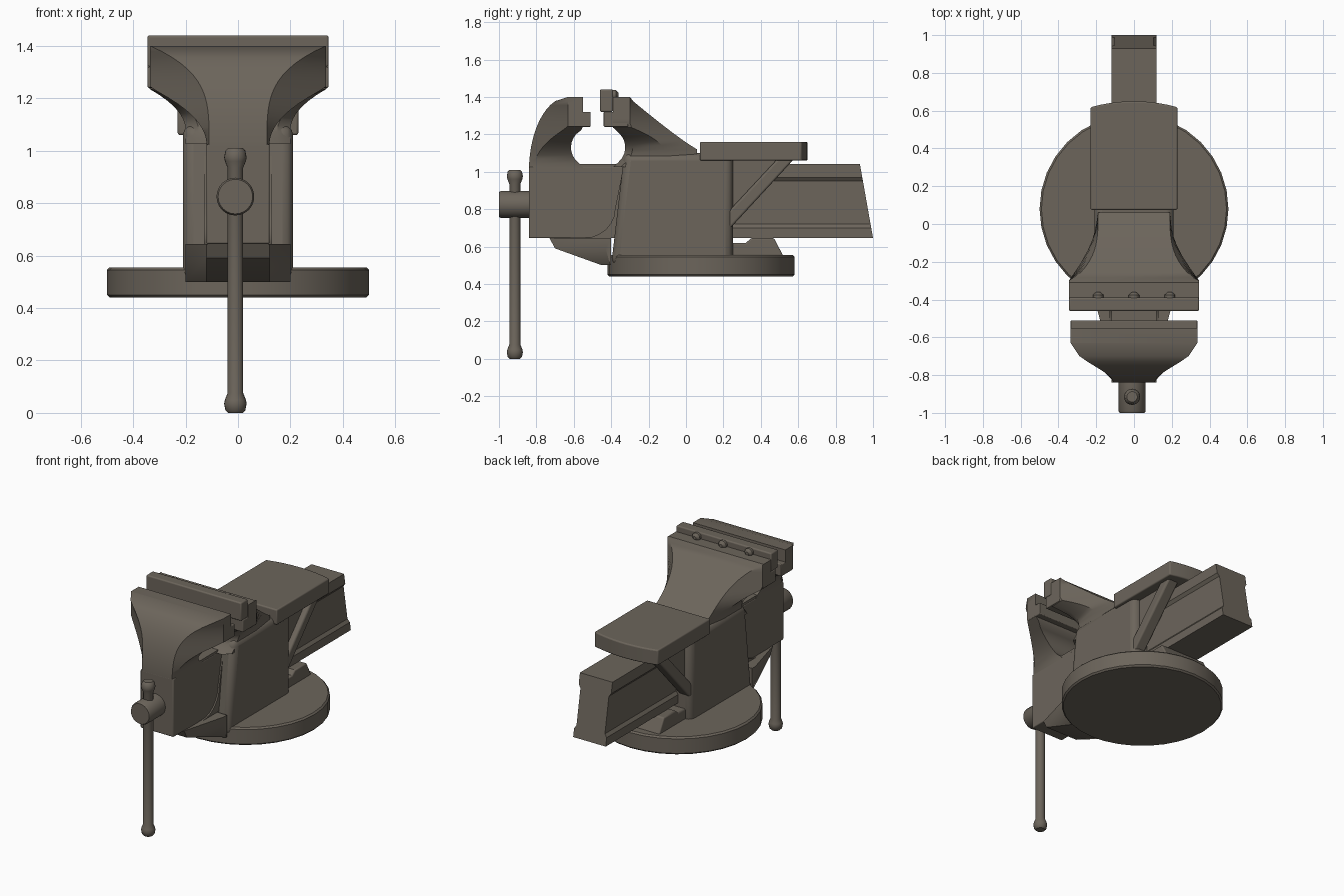
import bpy, bmesh, math
from mathutils import Vector

default_cube = bpy.data.objects.get("Cube")
if default_cube:
    bpy.data.objects.remove(default_cube, do_unlink=True)

# One cast-metal colour for everything
metal = bpy.data.materials.new("warm_grey_metal")
metal.use_nodes = True
colour = (0.15, 0.13, 0.105, 1)
metal.diffuse_color = colour
metal.node_tree.nodes["Principled BSDF"].inputs["Base Color"].default_value = colour

# Shared heights and widths
base_top = 0.555
bar_bottom, bar_top = 0.645, 1.04
throat_floor, throat_middle, throat_radius = 1.025, 1.13, 0.105
lip_bottom, lip_top, jaw_top = 1.24, 1.32, 1.4
cheek_inner, cheek_outer = 0.13, 0.21
moving_half, fixed_half = 0.335, 0.345
handle_x = -0.01


def finish(bm, name, bevel):
    """Turn a bmesh into a shaded object with optional rounded edges."""
    bmesh.ops.recalc_face_normals(bm, faces=bm.faces)
    mesh = bpy.data.meshes.new(name)
    bm.to_mesh(mesh)
    bm.free()
    mesh.materials.append(metal)
    obj = bpy.data.objects.new(name, mesh)
    bpy.context.collection.objects.link(obj)
    if bevel:
        modifier = obj.modifiers.new("soft_edges", "BEVEL")
        modifier.width = bevel
        modifier.segments = 3
        modifier.limit_method = "ANGLE"
        modifier.angle_limit = math.radians(40)
    bpy.ops.object.select_all(action="DESELECT")
    obj.select_set(True)
    bpy.context.view_layer.objects.active = obj
    bpy.ops.object.shade_smooth_by_angle(angle=math.radians(35))


def skin(name, rings, bevel=0):
    """Join a stack of equal rings and cap both ends."""
    bm = bmesh.new()
    loops = [[bm.verts.new(point) for point in ring] for ring in rings]
    for lower, upper in zip(loops, loops[1:]):
        for i in range(len(lower)):
            bm.faces.new((lower[i - 1], lower[i], upper[i], upper[i - 1]))
    bm.faces.new(loops[0])
    bm.faces.new(loops[-1])
    finish(bm, name, bevel)


def mirrored(half):
    """Complete a half outline across the centre plane."""
    return half + [(-x, other) for x, other in reversed(half)]


def side_prism(name, profile, start, end, bevel=0):
    """Extrude a side profile of (y, z) points along x."""
    skin(name, [[(x, y, z) for y, z in profile] for x in (start, end)], bevel)


def block(name, half_width, front, back, bottom, top, bevel=0):
    profile = [(front, bottom), (back, bottom), (back, top), (front, top)]
    side_prism(name, profile, -half_width, half_width, bevel)


def lathe(name, profile, centre, sides, along_y=False):
    """Turn (radius, distance) pairs about a vertical or front-to-back axis."""
    rings = []
    for radius, distance in profile:
        ring = []
        for i in range(sides):
            angle = math.tau * i / sides
            u, v = radius * math.cos(angle), radius * math.sin(angle)
            offset = (u, distance, v) if along_y else (u, v, distance)
            ring.append(Vector(centre) + Vector(offset))
        rings.append(ring)
    skin(name, rings)


def rise(z, low, high):
    """Fraction of the way from low to high, held between none and all."""
    return max(0, min(1, (z - low) / (high - low)))


def throat(z):
    """Depth of the rounded throat behind each jaw at a height."""
    offset = (z - throat_middle) / throat_radius
    return throat_radius * math.sqrt(max(0, 1 - offset * offset))


def levels(low, high, steps):
    return [low + (high - low) * i / steps for i in range(steps + 1)]


def loft(name, heights, section):
    """Skin symmetric horizontal sections given by a rule of height."""
    skin(name, [[(x, y, z) for x, y in mirrored(section(z))] for z in heights])


def moving_section(z):
    t = rise(z, 1, jaw_top)
    flare = rise(z, throat_floor, lip_bottom) ** 2
    front = -0.63 - 0.21 * math.sqrt(1 - t * t)
    front_half = 0.11 + (moving_half - 0.11) * t ** 4
    half = 0.12 + (moving_half - 0.12) * flare
    shoulder = min(-0.62, -0.81 + 0.18 * flare)
    back = min(-0.55, -0.51 - throat(z))
    return [(front_half, front), (half, max(front, shoulder)), (half, back)]


def fixed_section(z):
    t = rise(z, 1.12, jaw_top)
    flare = rise(z, 1.08, lip_bottom) ** 2
    front = max(-0.39, -0.43 + throat(z))
    half = 0.2 + (fixed_half - 0.2) * flare
    front_half = 0.15 + (fixed_half - 0.15) * flare
    back_half = 0.19 + (fixed_half - 0.19) * t ** 3
    back = 0.06 - 0.37 * t ** 0.9
    side_end = -0.1 - 0.2 * flare
    return [(front_half, front), (half, front + 0.04), (half, side_end), (back_half, back)]


# Round base plate
lathe("base_plate", [(0.49, 0.44), (0.5, 0.45), (0.5, 0.545), (0.49, base_top)],
      (0, 0.08, 0), 32)

# Fixed body: cheeks, rounded guide, front lip, neck and jaw
side_prism("body_column", [(-0.4, 0.5), (0.25, 0.5), (0.25, 1.1), (-0.33, 1.1)],
           -cheek_outer, cheek_outer, 0.04)
guide = [(0, bar_bottom), (0, 1), (-0.34, 1)]
for i in range(7):
    angle = math.pi / 2 * i / 6
    guide.append((-0.55 + 0.17 * math.cos(angle), 0.8 - 0.155 * math.sin(angle)))
side_prism("body_guide", guide, -cheek_inner, cheek_inner)
lip_rings = []
for x, reach in ((-0.2, 0.1), (-0.12, 1), (0.12, 1), (0.2, 0.1)):
    profile = [(0, 0.5), (-0.05, 0.5), (-0.3, 0.59), (-0.33, bar_bottom), (0, bar_bottom)]
    lip_rings.append([(x, -0.4 + y * reach, z) for y, z in profile])
skin("body_lip", lip_rings)
loft("fixed_jaw", levels(throat_floor, jaw_top, 16), fixed_section)
block("fixed_jaw_lip", fixed_half, -0.44, -0.31, lip_bottom, lip_top, 0.005)

# Moving jaw: lower box, curved neck and lip
block("moving_box", 0.12, -0.84, -0.33, bar_bottom, throat_floor, 0.006)
loft("moving_jaw", levels(1, jaw_top, 18), moving_section)
block("moving_jaw_lip", moving_half, -0.63, -0.51, lip_bottom, lip_top, 0.005)

# Gripping plate with its three bolts
block("jaw_plate", fixed_half, -0.46, -0.39, lip_top, 1.44, 0.008)
for name, x in (("right", -0.19), ("middle", 0), ("left", 0.19)):
    lathe(name + "_jaw_bolt", [(0.028, 0), (0.028, 0.025), (0.01, 0.04)],
          (x, -0.4, 1.41), 12, along_y=True)

# Anvil with a bowed rear edge
anvil_half = 0.23
outline = [(anvil_half, 0.075)]
outline += [(x, 0.65 - 0.6 * x * x) for x in levels(anvil_half, 0.02, 4)]
skin("anvil", [[(x, y, z) for x, y in mirrored(outline)] for z in (1.06, 1.16)], 0.008)

# Diagonal struts and recessed webs beneath the anvil
strut = [(0.22, 0.68), (0.58, 1.07), (0.49, 1.07), (0.22, 0.78)]
web = [(0.22, 0.72), (0.52, 1.07), (0.22, 1.07)]
for name, side in (("left", 1), ("right", -1)):
    side_prism(name + "_strut", strut, side * 0.12, side * 0.2, 0.012)
    side_prism(name + "_web", web, side * 0.12, side * 0.165)

# Sliding bar with recessed sides and a raked rear end
flange, waist = 0.118, 0.103
bar = mirrored([(flange, bar_bottom), (flange, 0.7), (waist, 0.72),
                (waist, 0.95), (flange, 0.97), (flange, bar_top)])
skin("sliding_bar", [[(x, -0.7, z) for x, z in bar],
                     [(x, 1 - 0.07 * rise(z, bar_bottom, bar_top), z) for x, z in bar]])

# Clamp foot under the bar
side_prism("clamp_foot", [(0.2, 0.55), (0.2, 0.62), (0.32, 0.62), (0.35, bar_bottom),
                          (0.47, bar_bottom), (0.52, 0.55)], -0.17, 0.17, 0.008)

# Screw head and sliding handle with a knob at each end
lathe("screw_head", [(0.066, -1), (0.072, -0.99), (0.072, -0.82)],
      (handle_x, 0, 0.825), 24, along_y=True)
knob = [(0.028, 0), (0.038, 0.01), (0.043, 0.035), (0.04, 0.05), (0.03, 0.075)]
upper_knob = [(radius, 1.01 - height) for radius, height in reversed(knob)]
lathe("handle", knob + upper_knob, (handle_x, -0.915, 0), 20)
